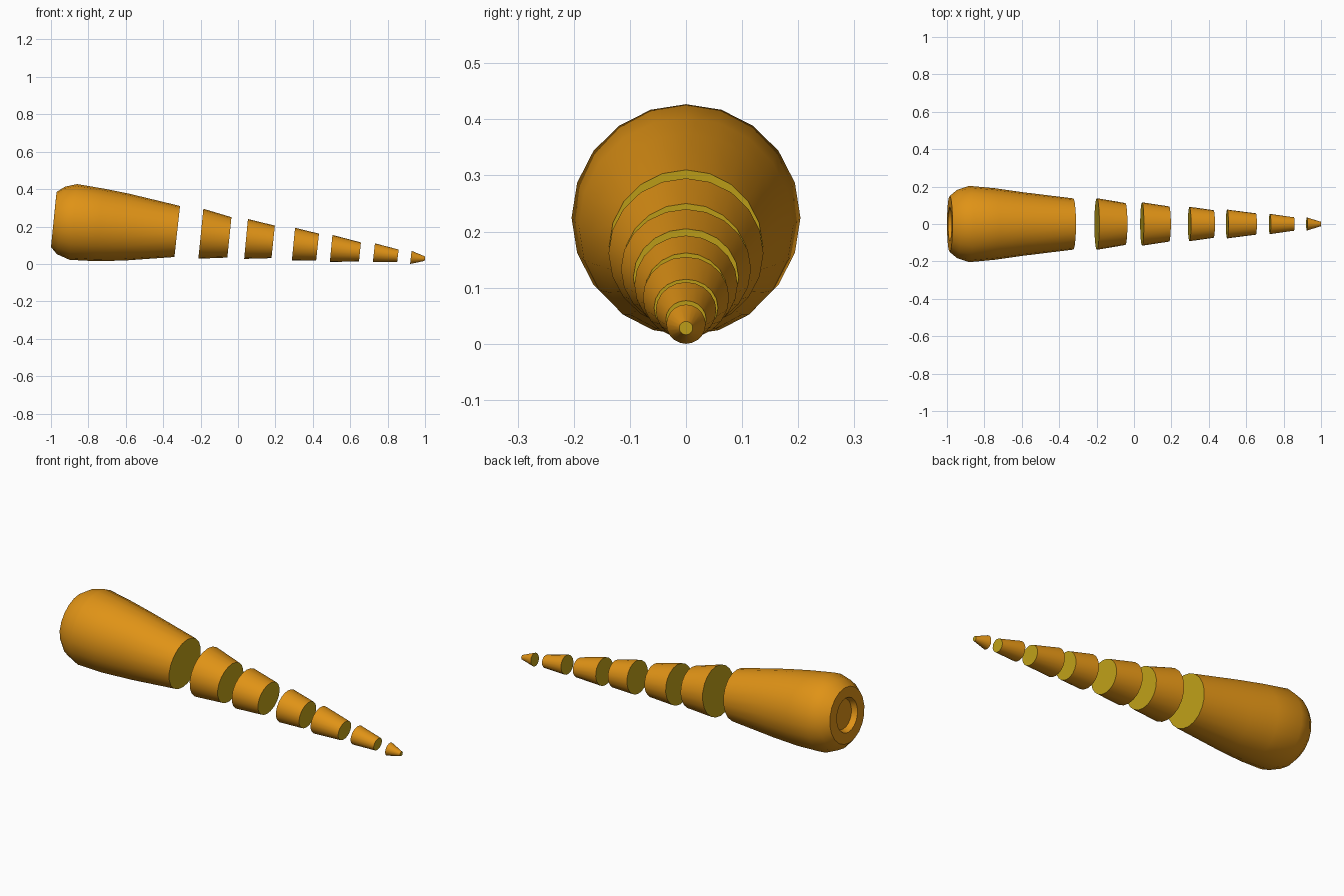
import bpy, bmesh, math

if "Cube" in bpy.data.objects:
    bpy.data.objects.remove(bpy.data.objects["Cube"])

SIDES = 20


def material(name, color):
    m = bpy.data.materials.new(name)
    m.diffuse_color = color
    m.use_nodes = True
    m.node_tree.nodes["Principled BSDF"].inputs["Base Color"].default_value = m.diffuse_color
    return m


SKIN = material("carrot_skin", (0.74, 0.29, 0.008, 1))
FLESH = material("carrot_flesh", (0.55, 0.37, 0.01, 1))


def loft(name, rings, start_mat, end_mat):
    """Skin tilted rings, each (top x, top z, bottom x, bottom z, half width)."""
    bm = bmesh.new()
    loops = []
    for tx, tz, bx, bz, ry in rings:
        cx, cz, hx, hz = (tx + bx) / 2, (tz + bz) / 2, (tx - bx) / 2, (tz - bz) / 2
        loop = []
        for i in range(SIDES):
            a = 2 * math.pi * i / SIDES
            c, s = math.cos(a), math.sin(a)
            loop.append(bm.verts.new((cx + hx * c, ry * s, cz + hz * c)))
        loops.append(loop)
    for a, b in zip(loops, loops[1:]):
        for i in range(SIDES):
            j = (i + 1) % SIDES
            bm.faces.new((a[i], a[j], b[j], b[i]))
    bm.faces.new(loops[0]).material_index = start_mat
    bm.faces.new(loops[-1]).material_index = end_mat
    bmesh.ops.recalc_face_normals(bm, faces=bm.faces)
    me = bpy.data.meshes.new(name)
    bm.to_mesh(me)
    bm.free()
    me.materials.append(SKIN)
    me.materials.append(FLESH)
    ob = bpy.data.objects.new(name, me)
    bpy.context.collection.objects.link(ob)
    bpy.ops.object.select_all(action='DESELECT')
    ob.select_set(True)
    bpy.context.view_layer.objects.active = ob
    bpy.ops.object.shade_smooth_by_angle(angle=math.radians(35))
    return ob


# Large root end, with the sunken stem socket at the back
loft("carrot_body", [
    (-0.947, 0.317, -0.963, 0.157, 0.080),
    (-0.976, 0.330, -0.994, 0.147, 0.090),
    (-0.970, 0.385, -1.000, 0.090, 0.150),
    (-0.925, 0.413, -0.968, 0.052, 0.182),
    (-0.860, 0.427, -0.900, 0.022, 0.204),
    (-0.720, 0.403, -0.765, 0.015, 0.191),
    (-0.580, 0.375, -0.610, 0.018, 0.170),
    (-0.310, 0.310, -0.340, 0.037, 0.137),
], 0, 1)

# Cut slices, shrinking towards the tip
slices = [
    ((-0.185, 0.295, -0.212, 0.028, 0.138), (-0.035, 0.250, -0.057, 0.034, 0.112)),
    ((0.053, 0.240, 0.033, 0.027, 0.116), (0.197, 0.205, 0.179, 0.031, 0.094)),
    ((0.305, 0.193, 0.288, 0.018, 0.092), (0.433, 0.162, 0.418, 0.019, 0.074)),
    ((0.505, 0.155, 0.491, 0.010, 0.077), (0.657, 0.115, 0.647, 0.014, 0.057)),
    ((0.732, 0.110, 0.721, 0.009, 0.054), (0.859, 0.077, 0.851, 0.010, 0.036)),
]
for n, pair in enumerate(slices, 1):
    loft(f"carrot_slice_{n}", pair, 1, 1)

# Pointed tip with a small blunt end
loft("carrot_tip", [
    (0.928, 0.070, 0.920, 0.000, 0.035),
    (1.000, 0.040, 0.998, 0.016, 0.012),
], 1, 1)
